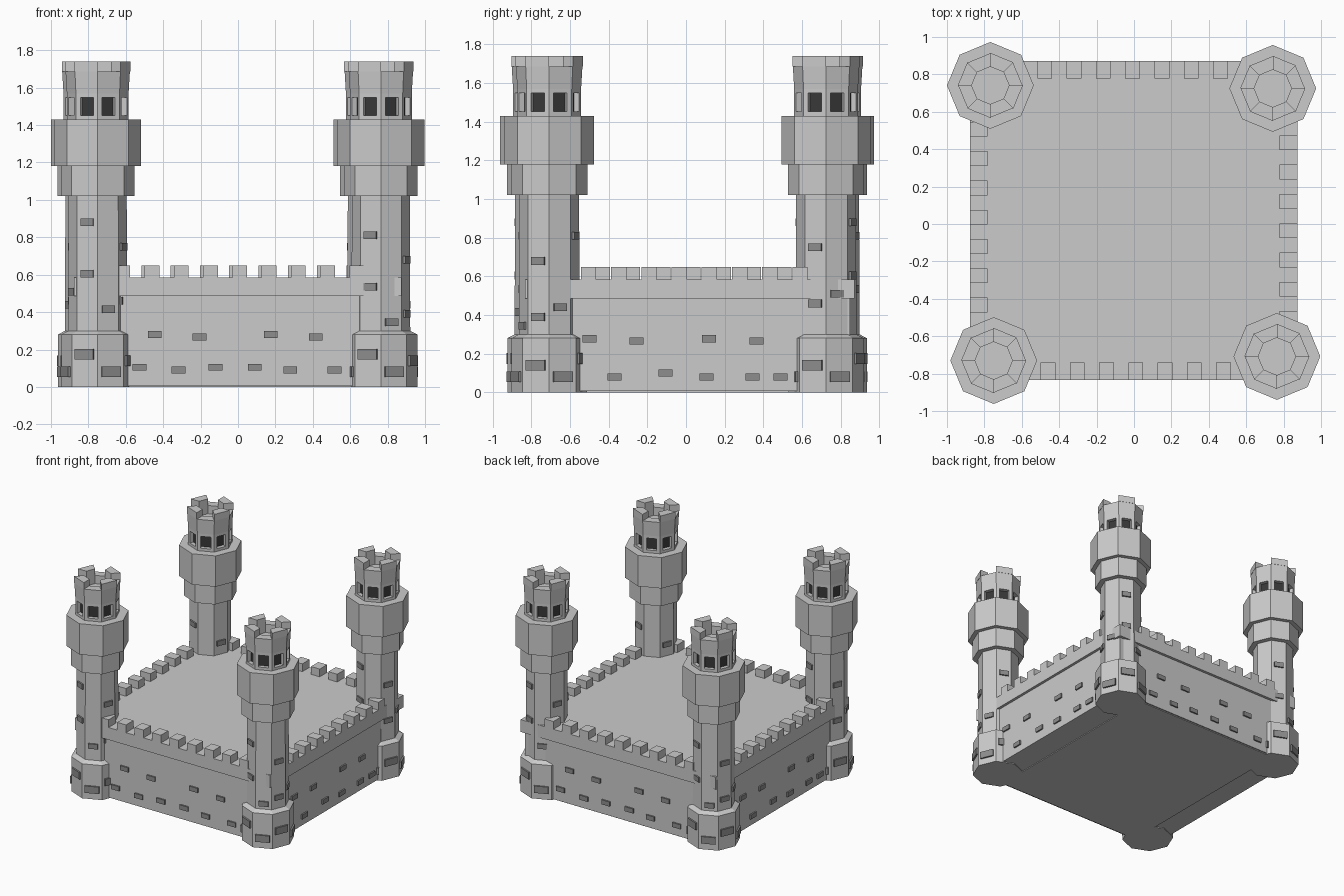
import bpy, bmesh
from math import cos, sin, pi, radians
from mathutils import Vector, Matrix

if "Cube" in bpy.data.objects:
    bpy.data.objects.remove(bpy.data.objects["Cube"])


def material(name, v):
    m = bpy.data.materials.new(name)
    m.diffuse_color = (v, v, v, 1)
    m.use_nodes = True
    m.node_tree.nodes["Principled BSDF"].inputs["Base Color"].default_value = m.diffuse_color
    return m


STONE = material("dark_stone", 0.27)
DARK = material("window_dark", 0.04)


def finish(name, bm, mat=None):
    bmesh.ops.recalc_face_normals(bm, faces=bm.faces)
    me = bpy.data.meshes.new(name)
    bm.to_mesh(me)
    bm.free()
    if mat:
        me.materials.append(mat)
    ob = bpy.data.objects.new(name, me)
    bpy.context.collection.objects.link(ob)
    return ob


def box(bm, centre, size, rot=0.0):
    m = (Matrix.Translation(centre) @ Matrix.Rotation(rot, 4, 'Z')
         @ Matrix.Diagonal((*size, 1)))
    bmesh.ops.create_cube(bm, size=1, matrix=m)


def span(bm, x0, x1, y0, y1, z0, z1):
    box(bm, ((x0 + x1) / 2, (y0 + y1) / 2, (z0 + z1) / 2), (x1 - x0, y1 - y0, z1 - z0))


def prism(bm, pts, z0, z1):
    lo = [bm.verts.new((p[0], p[1], z0)) for p in pts]
    hi = [bm.verts.new((p[0], p[1], z1)) for p in pts]
    bm.faces.new(lo[::-1])
    bm.faces.new(hi)
    for i in range(len(pts)):
        j = (i + 1) % len(pts)
        bm.faces.new((lo[i], lo[j], hi[j], hi[i]))


def corner(c, r, k):
    return Vector((c[0] + r * cos(k * pi / 4), c[1] + r * sin(k * pi / 4)))


def octagon_lathe(bm, c, profile):
    rings = [[bm.verts.new((*corner(c, r, k), z)) for k in range(8)] for r, z in profile]
    for a, b in zip(rings, rings[1:]):
        for k in range(8):
            j = (k + 1) % 8
            bm.faces.new((a[k], a[j], b[j], b[k]))
    bm.faces.new(rings[0])
    bm.faces.new(rings[-1])


# Castle block: recessed wall, overhanging parapet, thin floor plate
X0, X1, Y0, Y1 = -0.877, 0.873, -0.834, 0.872
LEDGE = 0.022
bm = bmesh.new()
span(bm, X0 + LEDGE, X1 - LEDGE, Y0 + LEDGE, Y1 - LEDGE, 0.006, 0.485)
finish("castle_wall", bm)
bm = bmesh.new()
span(bm, X0, X1, Y0, Y1, 0.485, 0.585)
finish("parapet_deck", bm)
bm = bmesh.new()
span(bm, -0.68, 0.64, -0.80, 0.84, 0, 0.006)
finish("base_plate", bm)

# Wall merlons
bm = bmesh.new()
D, W, PITCH, Z = 0.094, 0.079, 0.1565, 0.616
for k in range(-1, 8):
    s = k * PITCH
    box(bm, (-0.46 + s, Y0 + D / 2, Z), (W, D, 0.064))
    box(bm, (-0.477 + s, Y1 - D / 2, Z), (W, D, 0.064))
    box(bm, (X0 + D / 2, -0.433 + s, Z), (D, W, 0.064))
    box(bm, (X1 - D / 2, -0.505 + s, Z), (D, W, 0.064))
finish("wall_merlons", bm)

# Raised dark stones on the walls; opposite walls repeat turned half round
FRONT = [(-.446, .28), (-.206, .267), (.176, .28), (.415, .267), (-.527, .105),
         (-.318, .09), (-.12, .105), (.09, .105), (.28, .09), (.516, .09)]
SIDE = [(-.5, .277), (-.256, .265), (.12, .277), (.365, .265), (-.37, .08),
        (-.106, .1), (.106, .08), (.345, .08), (.49, .08)]
bm = bmesh.new()
for u, z in FRONT:
    box(bm, (u, Y0 + LEDGE, z), (0.073, 0.024, 0.037))
    box(bm, (-u, Y1 - LEDGE, z), (0.073, 0.024, 0.037))
for u, z in SIDE:
    box(bm, (X1 - LEDGE, u, z), (0.024, 0.073, 0.037))
    box(bm, (X0 + LEDGE, -u, z), (0.024, 0.073, 0.037))
finish("wall_stones", bm, STONE)

# Corner towers
PROFILE = [(.195, 0), (.195, .28), (.157, .30), (.155, 1.02), (.197, 1.02), (.197, 1.18),
           (.232, 1.18), (.232, 1.43), (.165, 1.43), (.165, 1.452), (.13, 1.452),
           (.13, 1.548), (.165, 1.548), (.165, 1.57), (.172, 1.687), (.10, 1.687), (.10, 1.62)]
# Stones per tower: face angle, height
SHAFT = [(-112.5, .88), (-112.5, .605), (-67.5, .415), (-157.5, .51), (-22.5, .75), (-22.5, .46)]
FOOT = [(-112.5, .175), (-67.5, .08), (-157.5, .08), (-22.5, .14)]
TOWERS = {"front_left": (-.75, -.73, 0, 0), "front_right": (.764, -.708, 0, -.07),
          "back_right": (.742, .725, 180, 0), "back_left": (-.768, .741, 180, -.07)}


def face_stones(bm, c, stones, radius, size, turn, dz):
    for deg, z in stones:
        for extra in (0, 180):
            a = radians(deg + turn + extra)
            d = radius * cos(pi / 8)
            box(bm, (c[0] + d * cos(a), c[1] + d * sin(a), z + (dz if z > .3 else 0)), size, a)


for name, (x, y, turn, dz) in TOWERS.items():
    c = (x, y)
    bm = bmesh.new()
    octagon_lathe(bm, c, PROFILE)
    finish(name + "_tower", bm)

    # Dark windows behind corner posts
    bm = bmesh.new()
    octagon_lathe(bm, c, [(.133, 1.452), (.133, 1.548)])
    finish(name + "_tower_windows", bm, DARK)
    bm = bmesh.new()
    for k in range(8):
        v, inner = corner(c, .165, k), corner(c, .132, k)
        outline = []
        for step in (-1, 1):
            a = v.lerp(corner(c, .165, k + step), .2)
            ang = (k + step / 2) * pi / 4
            a_in = a - .031 * Vector((cos(ang), sin(ang)))
            outline.append((a, a_in))
        (a, ai), (b, bi) = outline
        prism(bm, [a, v, b, bi, inner, ai], 1.452, 1.548)
    finish(name + "_tower_posts", bm)

    # Crown merlons on every second side
    bm = bmesh.new()
    for k in (-1, 1, 3, 5):
        prism(bm, [corner(c, .174, k), corner(c, .174, k + 1),
                   corner(c, .10, k + 1), corner(c, .10, k)], 1.687, 1.74)
    finish(name + "_tower_merlons", bm)

    bm = bmesh.new()
    face_stones(bm, c, SHAFT, .155, (.026, .072, .04), turn, dz)
    face_stones(bm, c, FOOT, .195, (.026, .108, .056), turn, dz)
    finish(name + "_tower_stones", bm, STONE)
